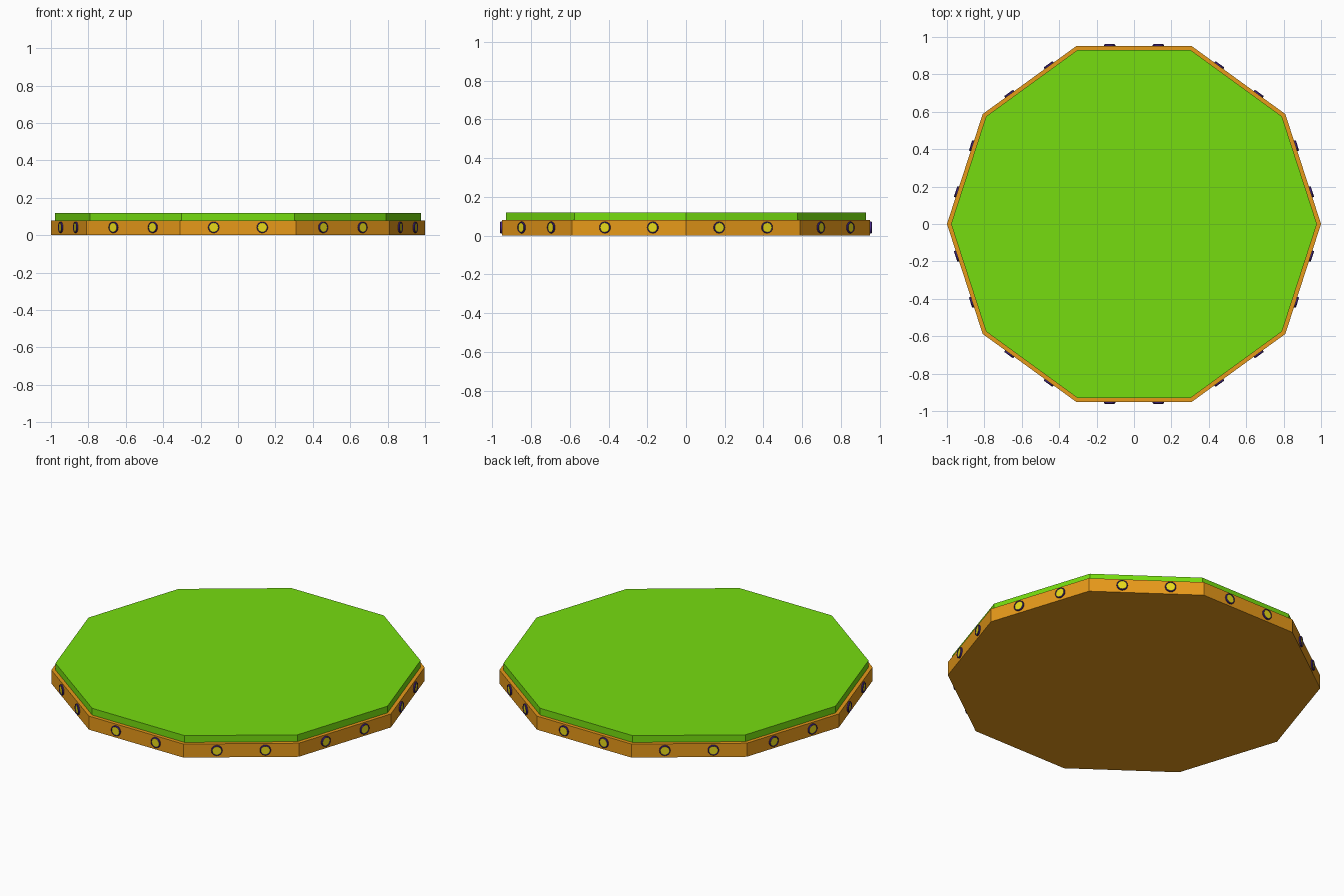
import bpy, bmesh, math
from mathutils import Matrix, Vector

if "Cube" in bpy.data.objects:
    bpy.data.objects.remove(bpy.data.objects["Cube"])

SIDES = 10
APOTHEM = math.cos(math.pi / SIDES)


def material(name, color):
    m = bpy.data.materials.new(name)
    m.diffuse_color = (*color, 1)
    m.use_nodes = True
    m.node_tree.nodes["Principled BSDF"].inputs["Base Color"].default_value = m.diffuse_color
    return m


orange = material("orange", (0.80, 0.32, 0.01))
green = material("green", (0.18, 0.72, 0.005))
yellow = material("yellow", (0.80, 0.70, 0.01))
purple = material("purple", (0.06, 0.02, 0.25))


def add_object(name, bm, mat):
    bmesh.ops.recalc_face_normals(bm, faces=bm.faces)
    mesh = bpy.data.meshes.new(name)
    bm.to_mesh(mesh)
    bm.free()
    mesh.materials.append(mat)
    obj = bpy.data.objects.new(name, mesh)
    bpy.context.collection.objects.link(obj)
    return obj


def lathe(bm, profile, sides, matrix, closed=False):
    """Spin (radius, height) points round z; cap the ends of an open profile."""
    rings = [[bm.verts.new(matrix @ Vector((r * math.cos(i * math.tau / sides),
                                            r * math.sin(i * math.tau / sides), h)))
              for i in range(sides)] for r, h in profile]
    pairs = list(zip(rings, rings[1:]))
    if closed:
        pairs.append((rings[-1], rings[0]))
    else:
        bm.faces.new(rings[0])
        bm.faces.new(rings[-1])
    for a, b in pairs:
        for i in range(sides):
            j = (i + 1) % sides
            bm.faces.new((a[i], a[j], b[j], b[i]))


# Ten-sided base and slightly smaller top slab
for name, r, z0, z1, mat in (("base", 1.0, 0, 0.08, orange),
                             ("top_slab", 0.978, 0.08, 0.12, green)):
    bm = bmesh.new()
    lathe(bm, [(r, z0), (r, z1)], SIDES, Matrix())
    add_object(name, bm, mat)

# Two round lamps on every side: a yellow lens in a purple bevelled ring
lenses, rings = bmesh.new(), bmesh.new()
for k in range(SIDES):
    turn = Matrix.Rotation((k + 0.5) * math.tau / SIDES, 4, 'Z')
    for offset in (-0.13, 0.13):
        place = (turn @ Matrix.Translation((APOTHEM, offset, 0.042))
                 @ Matrix.Rotation(math.pi / 2, 4, 'Y'))
        lathe(lenses, [(0.026, -0.004), (0.026, 0.006)], 16, place)
        lathe(rings, [(0.030, -0.004), (0.030, 0.006), (0.027, 0.010),
                      (0.025, 0.008), (0.025, -0.004)], 16, place, closed=True)
add_object("lamp_lenses", lenses, yellow)
add_object("lamp_rings", rings, purple)
